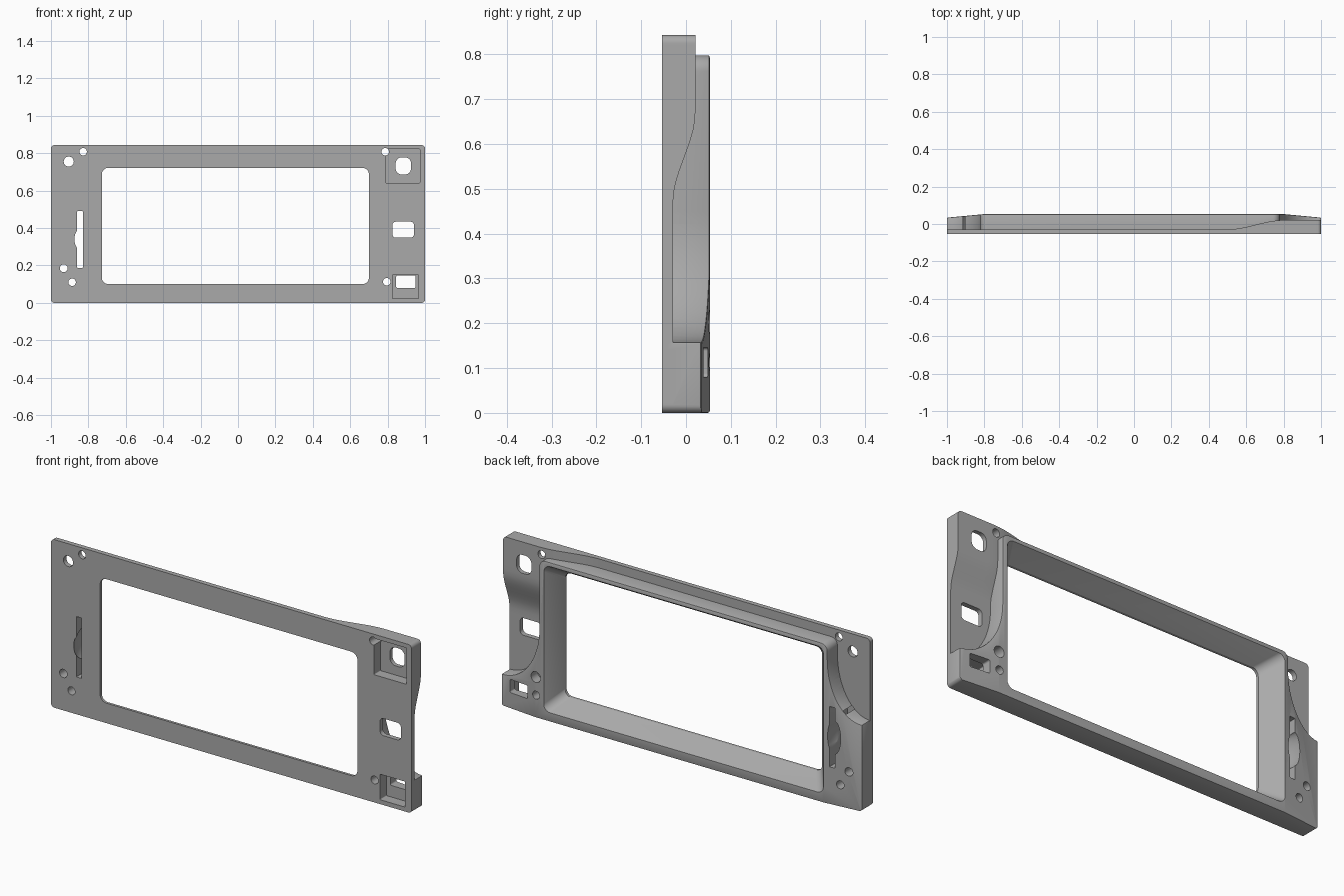
import bpy, bmesh, math

cube = bpy.data.objects.get("Cube")
if cube:
    bpy.data.objects.remove(cube, do_unlink=True)

FRONT, BACK, LOW = -0.053, 0.053, -0.029
TOP = 0.843


def make_object(name, bm):
    bmesh.ops.recalc_face_normals(bm, faces=bm.faces)
    mesh = bpy.data.meshes.new(name)
    bm.to_mesh(mesh)
    bm.free()
    obj = bpy.data.objects.new(name, mesh)
    bpy.context.collection.objects.link(obj)
    return obj


def arc(cx, cz, rx, rz, a0, a1, n=8):
    angles = [math.radians(a0 + (a1 - a0) * i / n) for i in range(n + 1)]
    return [(cx + rx * math.cos(a), cz + rz * math.sin(a)) for a in angles]


def round_rect(x0, x1, z0, z1, r):
    return (arc(x1 - r, z1 - r, r, r, 0, 90) + arc(x0 + r, z1 - r, r, r, 90, 180)
            + arc(x0 + r, z0 + r, r, r, 180, 270) + arc(x1 - r, z0 + r, r, r, 270, 360))


def loft(name, sections):
    """Solid through matching (y, outline) sections."""
    bm = bmesh.new()
    rings = [[bm.verts.new((x, y, z)) for x, z in pts] for y, pts in sections]
    n = len(rings[0])
    bm.faces.new(rings[0])
    bm.faces.new(rings[-1])
    for a, b in zip(rings, rings[1:]):
        for i in range(n):
            j = (i + 1) % n
            bm.faces.new((a[i], a[j], b[j], b[i]))
    return make_object(name, bm)


def apply_modifiers(obj):
    bpy.context.view_layer.update()
    graph = bpy.context.evaluated_depsgraph_get()
    mesh = bpy.data.meshes.new_from_object(obj.evaluated_get(graph))
    obj.modifiers.clear()
    obj.data = mesh


def combine(obj, tool, operation):
    mod = obj.modifiers.new(operation, "BOOLEAN")
    mod.operation, mod.object, mod.solver = operation, tool, "EXACT"
    apply_modifiers(obj)
    bpy.data.objects.remove(tool, do_unlink=True)


def cut(obj, outline, y0=-0.1, y1=0.1):
    combine(obj, loft("cutter", [(y0, outline), (y1, outline)]), "DIFFERENCE")


def ease(v, a, b):
    t = min(1, max(0, (v - a) / (b - a)))
    return t * t * (3 - 2 * t)


# Thin base panel, swelling to a thicker upper corner on the left
bm = bmesh.new()
bmesh.ops.create_grid(bm, x_segments=60, y_segments=36, size=1)
for v in bm.verts:
    x, z = v.co.x, (v.co.y + 1) / 2 * TOP
    v.co = (x, LOW + 0.05 * ease(x, 0.5, 0.8) * ease(z, 0.47, 0.67), z)
copy = bmesh.ops.extrude_face_region(bm, geom=bm.faces[:])
for v in copy["geom"]:
    if isinstance(v, bmesh.types.BMVert):
        v.co.y = FRONT
frame = make_object("panel_frame", bm)

# Raised body with scooped sides, its back falling away towards both ends
outline = [(-1, 0), (1, 0)]
outline += arc(1, 0.45, 0.222, 0.292, 270, 180, 16)
outline += arc(0.743, 0.763, 0.035, 0.035, 0, 90)
outline += arc(-0.785, 0.763, 0.035, 0.035, 90, 180)
outline += arc(-1, 0.72, 0.18, 0.285, 0, -90, 16)
raised = loft("raised_body", [(-0.045, outline), (BACK, outline)])
bm = bmesh.new()
bm.from_mesh(raised.data)
for x in (-0.8, 0.8):
    bmesh.ops.bisect_plane(bm, geom=bm.verts[:] + bm.edges[:] + bm.faces[:],
                           plane_co=(x, 0, 0), plane_no=(1, 0, 0))
for v in bm.verts:
    if v.co.y > 0:
        v.co.y -= 0.019 * max(0, abs(v.co.x) - 0.8) / 0.2
bm.to_mesh(raised.data)
bm.free()
bevel = raised.modifiers.new("soft_edges", "BEVEL")
bevel.width, bevel.segments = 0.008, 2
bevel.limit_method, bevel.angle_limit = "ANGLE", math.radians(45)
apply_modifiers(raised)
combine(frame, raised, "UNION")

# Rounded outer corners
corner = round_rect(-1, 1, 0, TOP, 0.018)
combine(frame, loft("corner_trim", [(-0.1, corner), (0.1, corner)]), "INTERSECT")

# Main window, flaring towards the back
opening = round_rect(-0.728, 0.7, 0.1, 0.722, 0.035)
flare = round_rect(-0.8, 0.752, 0.045, 0.778, 0.035)
window = loft("window_cutter", [(-0.1, opening), (-0.04, opening), (BACK, flare), (0.1, flare)])
combine(frame, window, "DIFFERENCE")

# Round screw and light holes
for x, z, r in ((-0.905, 0.755, 0.027), (-0.828, 0.808, 0.02), (0.787, 0.808, 0.02),
                (0.795, 0.113, 0.02), (-0.932, 0.185, 0.021), (-0.887, 0.11, 0.02)):
    cut(frame, arc(x, z, r, r, 0, 345, 23))

# Blind hole on the back
cut(frame, arc(0.797, 0.203, 0.027, 0.027, 0, 345, 23), y0=0.0)

# Front pockets, then the openings through them
cut(frame, round_rect(0.792, 0.972, 0.64, 0.822, 0.004), y1=0.0)
cut(frame, round_rect(0.825, 0.965, 0.022, 0.15, 0.004), y1=0.0)
cut(frame, round_rect(0.843, 0.925, 0.686, 0.778, 0.032))
cut(frame, round_rect(0.825, 0.941, 0.348, 0.434, 0.02))
cut(frame, round_rect(0.845, 0.95, 0.08, 0.146, 0.008))

# Side slot with a scooped middle for a thumb wheel
cut(frame, round_rect(-0.86, -0.83, 0.187, 0.49, 0.003))
bm = bmesh.new()
bmesh.ops.create_uvsphere(bm, u_segments=24, v_segments=16, radius=1)
for v in bm.verts:
    v.co = (-0.855 + 0.035 * v.co.x, 0.03 + 0.1 * v.co.y, 0.34 + 0.085 * v.co.z)
combine(frame, make_object("scoop_cutter", bm), "DIFFERENCE")

# Grey plastic
grey = (0.4, 0.4, 0.4, 1)
mat = bpy.data.materials.new("grey_plastic")
mat.use_nodes = True
mat.diffuse_color = grey
mat.node_tree.nodes["Principled BSDF"].inputs["Base Color"].default_value = grey
frame.data.materials.clear()
frame.data.materials.append(mat)
for p in frame.data.polygons:
    p.material_index = 0

bpy.ops.object.select_all(action="DESELECT")
frame.select_set(True)
bpy.context.view_layer.objects.active = frame
bpy.ops.object.shade_smooth_by_angle(angle=math.radians(30))
